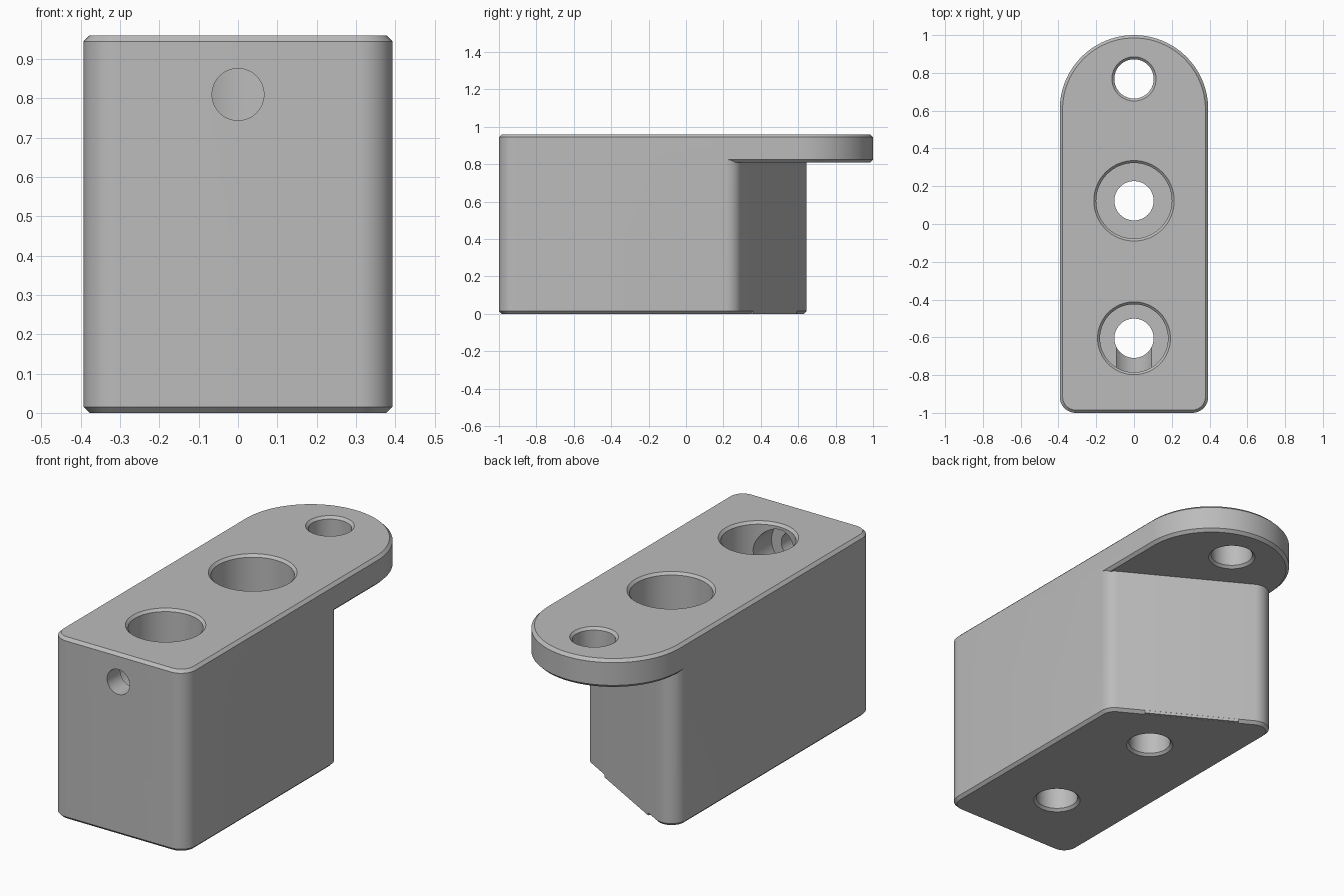
import bpy, bmesh
from math import sin, cos, pi, atan2
from mathutils import Vector

cube = bpy.data.objects.get("Cube")
if cube:
    bpy.data.objects.remove(cube, do_unlink=True)

GREY = (0.5, 0.5, 0.5, 1)
mat = bpy.data.materials.new("plain_grey")
mat.use_nodes = True
mat.diffuse_color = GREY
mat.node_tree.nodes["Principled BSDF"].inputs["Base Color"].default_value = GREY


def loft(name, rings):
    """Closed solid through a list of equal-length point rings."""
    bm = bmesh.new()
    loops = [[bm.verts.new(p) for p in ring] for ring in rings]
    n = len(loops[0])
    for a, b in zip(loops, loops[1:]):
        for i in range(n):
            j = (i + 1) % n
            bm.faces.new((a[i], a[j], b[j], b[i]))
    bm.faces.new(loops[0])
    bm.faces.new(loops[-1])
    bmesh.ops.recalc_face_normals(bm, faces=bm.faces)
    mesh = bpy.data.meshes.new(name)
    bm.to_mesh(mesh)
    bm.free()
    mesh.materials.append(mat)
    ob = bpy.data.objects.new(name, mesh)
    bpy.context.collection.objects.link(ob)
    return ob


def outline(arcs, inset, z):
    """Ring made of arcs (cx, cy, radius, start, end, steps)."""
    pts = []
    for cx, cy, r, a0, a1, steps in arcs:
        for i in range(steps + 1):
            a = a0 + (a1 - a0) * i / steps
            pts.append((cx + (r - inset) * cos(a), cy + (r - inset) * sin(a), z))
    return pts


def bore(name, y, profile):
    """Vertical cutter at x = 0 from (z, radius) steps."""
    return loft(name, [[(r * cos(i * pi / 32), y + r * sin(i * pi / 32), z)
                        for i in range(64)] for z, r in profile])


def combine(target, other, operation):
    mod = target.modifiers.new(operation, 'BOOLEAN')
    mod.operation = operation
    mod.solver = 'EXACT'
    mod.object = other
    bpy.context.view_layer.objects.active = target
    bpy.ops.object.modifier_apply(modifier=mod.name)
    bpy.data.objects.remove(other, do_unlink=True)


W, R, C = 0.393, 0.085, 0.015        # half width, corner radius, chamfer
TOP, SHELF = 0.96, 0.81              # top and underside of the tongue
IN = W - R
front = [(-IN, -1 + R, R, pi, 1.5 * pi, 10), (IN, -1 + R, R, 1.5 * pi, 2 * pi, 10)]

# Block with slanted back
p, q = Vector((IN, 0.215, 0)), Vector((-IN, 0.56, 0))
slant = atan2(p.x - q.x, q.y - p.y)
block = front + [(p.x, p.y, R, 0, slant, 8), (q.x, q.y, R, slant, pi, 14)]
body = loft("mounting_block", [outline(block, i, z) for z, i in
                               ((0, C), (C, 0), (0.9, 0))])

# Square lower edge along the middle of the slanted face
n = Vector((cos(slant), sin(slant), 0))
a, b = (p.lerp(q, t) + n * (R - 0.0003) for t in (0.2, 0.88))
quad = [a, b, b - n * 0.05, a - n * 0.05]
edge = loft("slanted_lower_edge", [[v + Vector((0, 0, z)) for v in quad]
                                   for z in (0.0003, 0.03)])
combine(body, edge, 'UNION')

# Top plate with rounded tongue
plate = front + [(0, 1 - W, W, 0, pi, 48)]
tongue = loft("top_plate", [outline(plate, i, z) for z, i in
                            ((SHELF, C), (SHELF + C, 0), (TOP - C, 0), (TOP, C))])
combine(body, tongue, 'UNION')

# Vertical holes: counterbored in the block, plain in the tongue
HOLE, LIP, FLOOR, B = 0.104, 0.013, 0.73, 0.05
for y, big in ((-0.605, 0.18), (0.123, 0.2)):
    cutter = bore("counterbore_cutter", y, [
        (-B, HOLE + LIP), (0, HOLE + LIP), (LIP, HOLE), (FLOOR, HOLE),
        (FLOOR, big), (TOP - LIP, big), (TOP, big + LIP), (TOP + B, big + LIP)])
    combine(body, cutter, 'DIFFERENCE')
cutter = bore("tongue_hole_cutter", 0.768, [
    (SHELF - B, HOLE + LIP), (SHELF, HOLE + LIP), (SHELF + LIP, HOLE),
    (TOP - LIP, HOLE), (TOP, HOLE + LIP), (TOP + B, HOLE + LIP)])
combine(body, cutter, 'DIFFERENCE')

# Stepped cross hole through the front wall
cross = loft("cross_hole_cutter", [
    [(r * cos(i * pi / 24), y, SHELF + r * sin(i * pi / 24)) for i in range(48)]
    for y, r in ((-1.05, 0.066), (-0.89, 0.066), (-0.89, 0.123), (-0.605, 0.123))])
combine(body, cross, 'DIFFERENCE')

bpy.ops.object.select_all(action='DESELECT')
body.select_set(True)
bpy.context.view_layer.objects.active = body
bpy.ops.object.shade_smooth_by_angle(angle=pi / 7)
